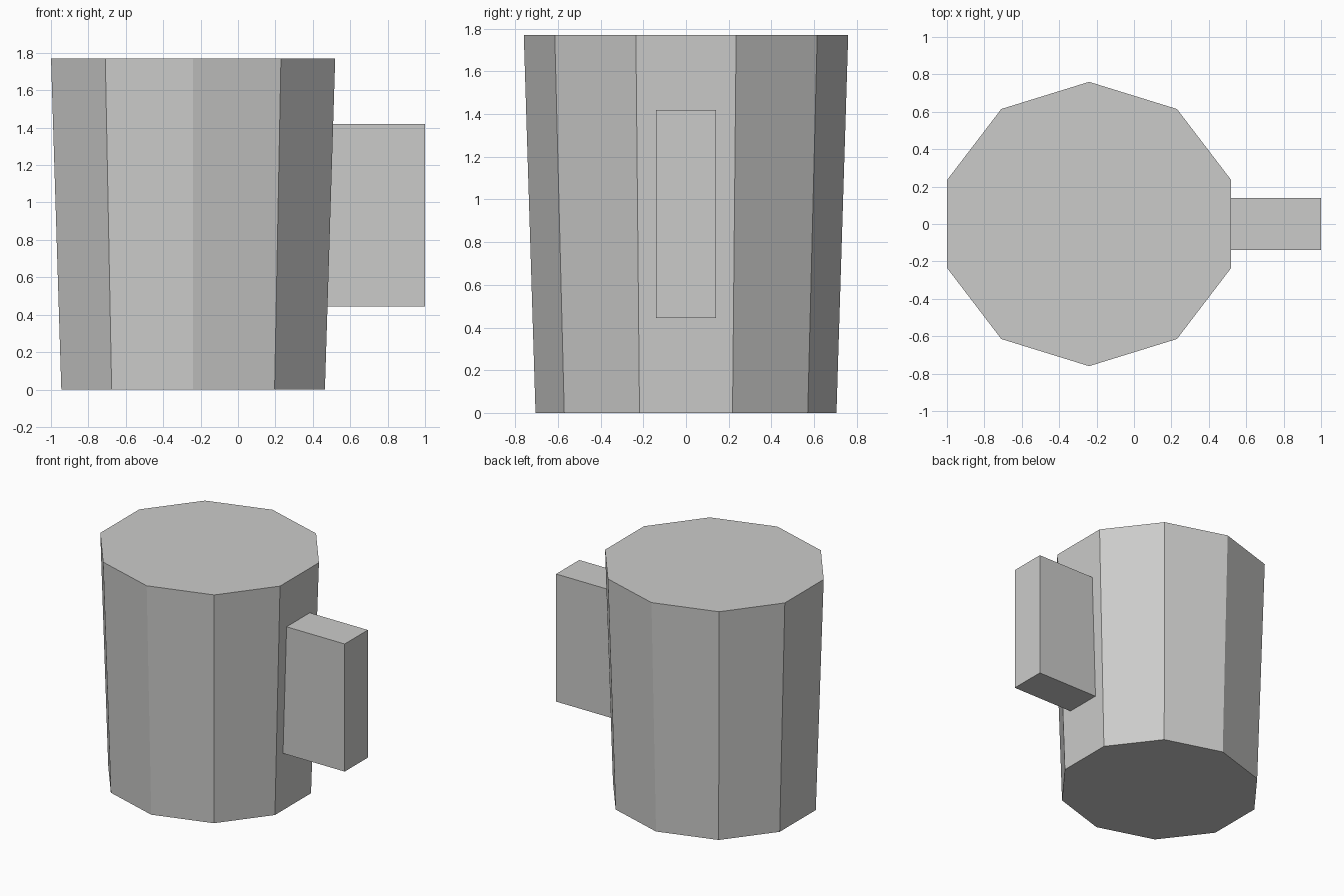
import bpy

cube = bpy.data.objects.get("Cube")
if cube:
    bpy.data.objects.remove(cube, do_unlink=True)

# Single stone grey for every part
grey = bpy.data.materials.new("light_grey")
grey.use_nodes = True
colour = (0.6, 0.6, 0.59, 1)
grey.diffuse_color = colour
grey.node_tree.nodes["Principled BSDF"].inputs["Base Color"].default_value = colour

HEIGHT = 1.77
CENTRE_X = -0.24


def finish(name):
    """Name the active object, apply its scale and give it the material."""
    obj = bpy.context.object
    obj.name = obj.data.name = name
    bpy.ops.object.transform_apply(location=False, rotation=False, scale=True)
    obj.data.materials.append(grey)
    return obj


# Tapered ten-sided mug body, slightly wider in x so the flats reach full width
bpy.ops.mesh.primitive_cone_add(vertices=10, radius1=0.705, radius2=0.76, depth=HEIGHT,
                                location=(CENTRE_X, 0, HEIGHT / 2), scale=(1.051, 1, 1))
finish("mug_body")

# Solid block handle, sunk a little into the body wall
x0, x1, z0, z1 = 0.44, 1.0, 0.445, 1.42
bpy.ops.mesh.primitive_cube_add(size=1, location=((x0 + x1) / 2, 0, (z0 + z1) / 2),
                                scale=(x1 - x0, 0.28, z1 - z0))
finish("handle")
